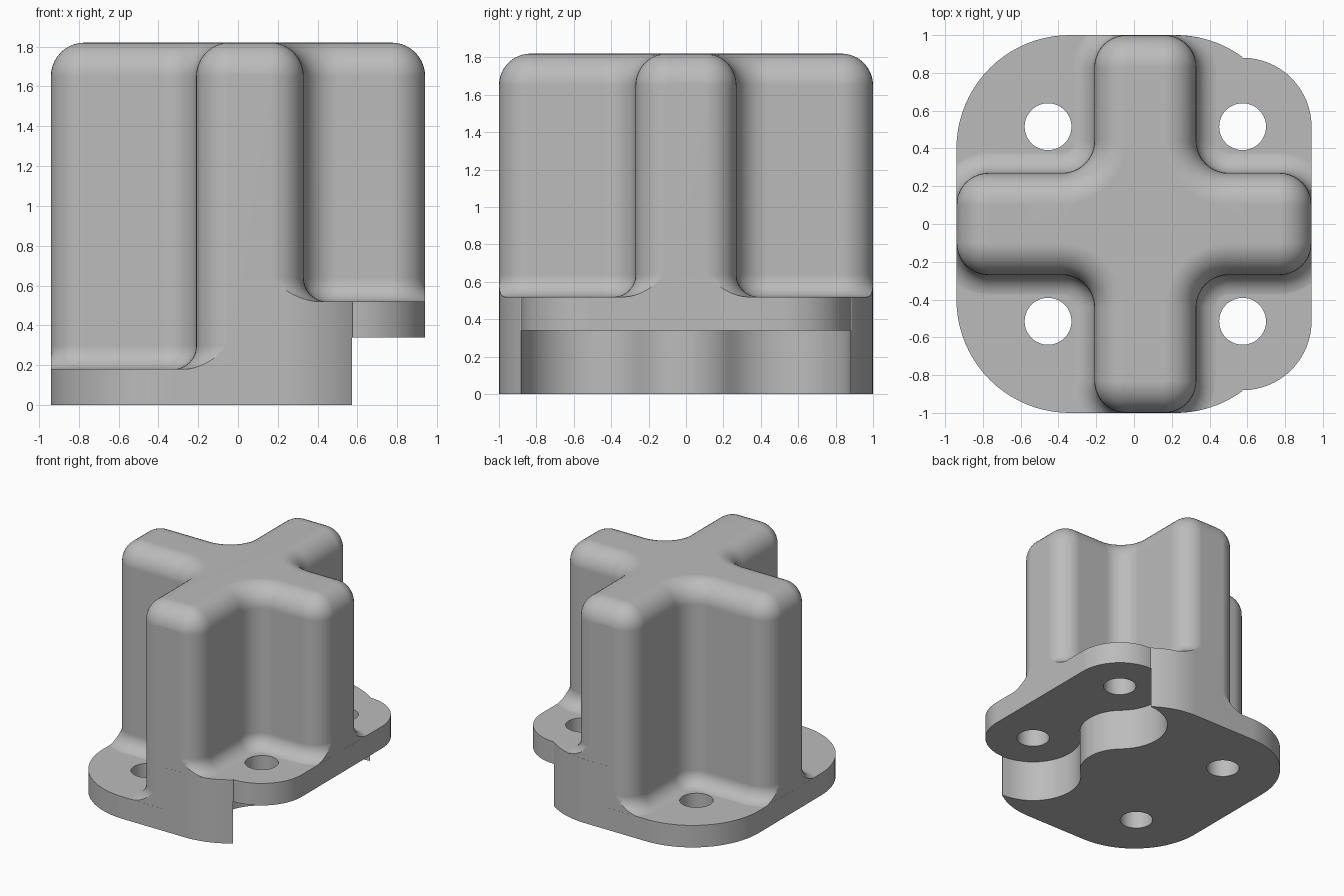
import bpy, bmesh
from math import sin, cos, pi, radians

cube = bpy.data.objects.get("Cube")
if cube:
    bpy.data.objects.remove(cube, do_unlink=True)

grey = bpy.data.materials.new("plain grey")
grey.use_nodes = True
grey.diffuse_color = (0.5, 0.5, 0.5, 1)
grey.node_tree.nodes["Principled BSDF"].inputs["Base Color"].default_value = (0.5, 0.5, 0.5, 1)

TOP, LEFT_TOP, RIGHT_TOP, RIGHT_UNDER = 1.82, 0.18, 0.52, 0.34
R = 0.17            # cross corner and top edge radius
FLARE = 0.118       # fillet where the cross meets the flanges
BOLT_Y, BOSS = 0.515, 0.365
BOLTS = [(x, s * BOLT_Y) for x in (-0.455, 0.575) for s in (-1, 1)]


def arc(cx, cy, r, start, sweep, n=12):
    """Points on an arc, angles in degrees."""
    angles = [radians(start + sweep * i / n) for i in range(n + 1)]
    return [(cx + r * cos(a), cy + r * sin(a)) for a in angles]


def loft(name, rings):
    """Closed solid through rings of 3D points with equal counts."""
    bm = bmesh.new()
    loops = [[bm.verts.new(p) for p in ring] for ring in rings]
    n = len(loops[0])
    for low, high in zip(loops, loops[1:]):
        for i in range(n):
            j = (i + 1) % n
            bm.faces.new((low[i], low[j], high[j], high[i]))
    bm.faces.new(loops[0][::-1])
    bm.faces.new(loops[-1])
    bmesh.ops.recalc_face_normals(bm, faces=bm.faces)
    mesh = bpy.data.meshes.new(name)
    bm.to_mesh(mesh)
    bm.free()
    mesh.materials.append(grey)
    obj = bpy.data.objects.new(name, mesh)
    bpy.context.collection.objects.link(obj)
    return obj


def prism(name, outline, z0, z1):
    return loft(name, [[(x, y, z) for x, y in outline] for z in (z0, z1)])


def combine(obj, other, operation):
    """Apply a boolean and discard the second solid."""
    mod = obj.modifiers.new(operation, 'BOOLEAN')
    mod.operation, mod.solver, mod.object = operation, 'EXACT', other
    bpy.context.view_layer.objects.active = obj
    bpy.ops.object.modifier_apply(modifier=mod.name)
    bpy.data.objects.remove(other, do_unlink=True)


def mirrored(half):
    """Close an outline given from its +y half, right to left."""
    return half + [(x, -y) for x, y in reversed(half)]


# Base outline: big rounded corners on the left, bolt bosses on the right
base_outline = mirrored(
    arc(0.575, BOLT_Y, BOSS, 0, 90, 16)
    + arc(0.22, 0.4, 0.6, 54, 36)
    + arc(-0.34, 0.4, 0.6, 90, 90, 20))
body = prism("flanged_cross_body", base_outline, 0, RIGHT_TOP)

# Lower the left flange
step = [(0.02, -2), (0.02, 2), (-2, 2), (-2, -2)]
combine(body, prism("left_step_cutter", step, LEFT_TOP, 1), 'DIFFERENCE')

# Cross plan corners: centre, start angle, sweep (negative is concave)
corners = [
    (0.77, -0.10, -90, 90), (0.77, 0.10, 0, 90), (0.50, 0.44, 270, -90),
    (0.16, 0.83, 0, 90), (-0.04, 0.83, 90, 90), (-0.38, 0.44, 360, -90),
    (-0.77, 0.10, 90, 90), (-0.77, -0.10, 180, 90), (-0.38, -0.44, 90, -90),
    (-0.04, -0.83, 180, 90), (0.16, -0.83, 270, 90), (0.50, -0.44, 180, -90)]


def cross_ring(inset, z_left, z_right):
    ring = []
    for cx, cy, start, sweep in corners:
        r = max(R - inset, 0.001) if sweep > 0 else R + inset
        z = z_left if cx < 0.06 else z_right
        ring += [(x, y, z) for x, y in arc(cx, cy, r, start, sweep, 10)]
    return ring


# Cross: buried skirt, flared foot, straight walls, rounded top edge
rings = [cross_ring(-FLARE, 0.1, 0.1)]
for i in range(9):
    t = pi / 2 * i / 8
    out, up = FLARE * (1 - sin(t)), FLARE * (1 - cos(t)) - 0.001
    rings.append(cross_ring(-out, LEFT_TOP + up, RIGHT_TOP + up))
for i in range(11):
    t = pi / 2 * i / 10
    z = TOP - R + R * sin(t)
    rings.append(cross_ring((R - 0.002) * (1 - cos(t)), z, z))
cross = loft("cross", rings)

# Trim the flare to the base outline, then merge
trim = [(x * 0.9993, y * 0.9993) for x, y in base_outline]
combine(cross, prism("flare_trim", trim, -1, 3), 'INTERSECT')
combine(body, cross, 'UNION')

# Scalloped undercut below the right flange
scallop = mirrored(
    [(2, 2), (0.58, 2), (0.58, 0.885)]
    + arc(0.575, BOLT_Y, BOSS, 92, 136, 18)
    + arc(0.122, 0, 0.32, 44, -39, 8))
combine(body, prism("undercut_cutter", scallop, -1, RIGHT_UNDER), 'DIFFERENCE')

# Bolt holes
for x, y in BOLTS:
    hole = arc(x, y, 0.124, 0, 352.5, 47)
    combine(body, prism("hole_cutter", hole, -1, 0.9), 'DIFFERENCE')

# Clean shading
bpy.ops.object.select_all(action='DESELECT')
body.select_set(True)
bpy.context.view_layer.objects.active = body
bpy.ops.object.shade_smooth_by_angle(angle=radians(30))
normals = body.modifiers.new("even_normals", 'WEIGHTED_NORMAL')
normals.keep_sharp = True
